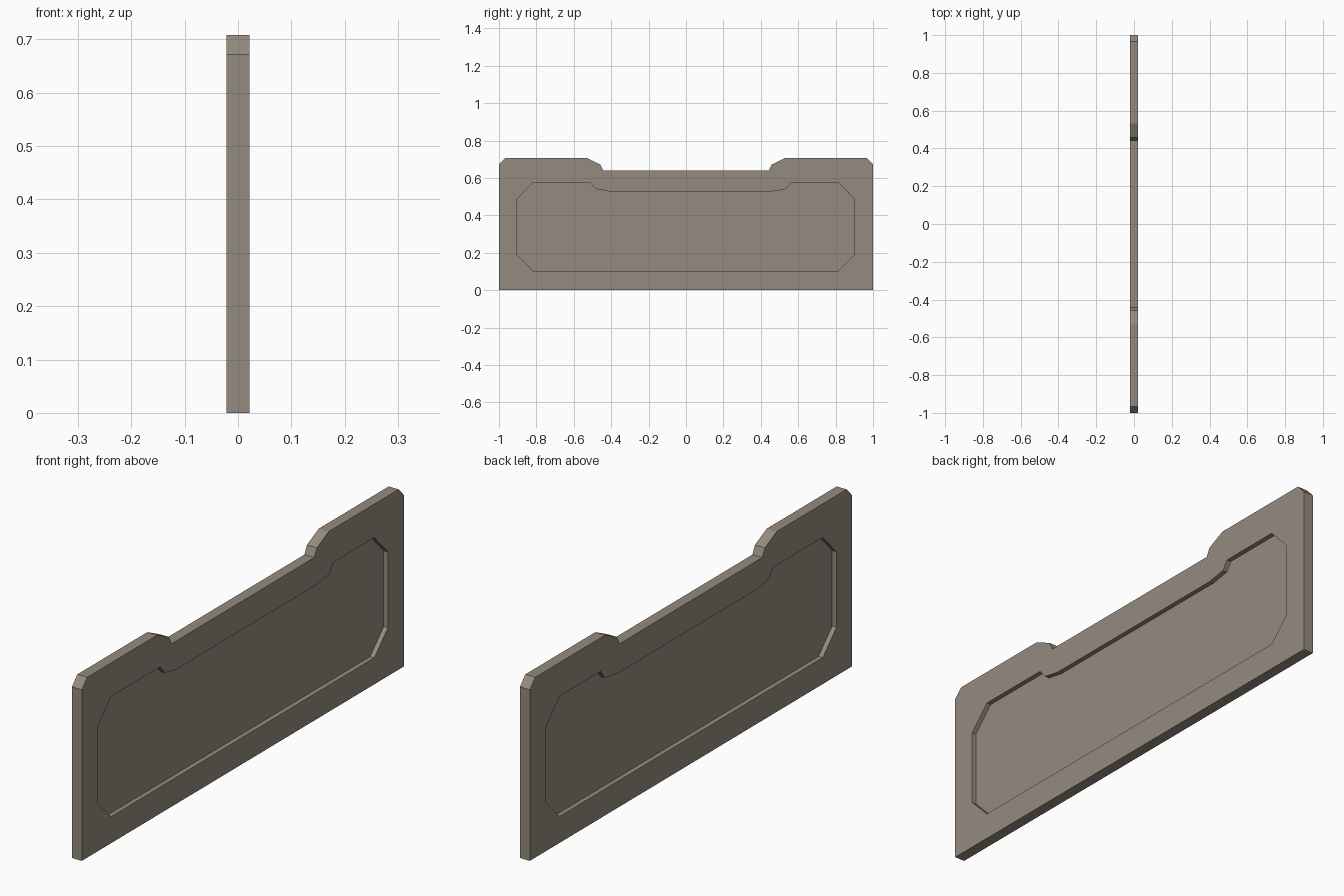
import bpy, bmesh

if "Cube" in bpy.data.objects:
    bpy.data.objects.remove(bpy.data.objects["Cube"])

HALF = 0.0215     # half thickness of the board
FLOOR = 0.003     # half thickness of the web between the two recesses

# Outline as (y, z): the right half, mirrored for the left half
right = [(1, 0), (1, .672), (.966, .708), (.532, .708), (.458, .672), (.443, .64)]
outer = right + [(-y, z) for y, z in reversed(right)]

# Recess outline, shared by both faces (its step is slightly off centre)
inner = [(-.818, .104), (.815, .104), (.9, .19), (.9, .487), (.815, .576),
         (.56, .576), (.535, .541), (.458, .528), (-.412, .528), (-.483, .541),
         (-.514, .576), (-.818, .576), (-.903, .487), (-.903, .19)]

bm = bmesh.new()


def ring(points, x):
    verts = [bm.verts.new((x, y, z)) for y, z in points]
    edges = [bm.edges.new((v, verts[i - 1])) for i, v in enumerate(verts)]
    return verts, edges


def walls(a, b):
    for i in range(len(a)):
        bm.faces.new((a[i - 1], a[i], b[i], b[i - 1]))


outlines = []
for side in (-1, 1):
    edge_v, edge_e = ring(outer, side * HALF)
    rim_v, rim_e = ring(inner, side * HALF)
    floor_v, _ = ring(inner, side * FLOOR)
    # Flat border, recess walls and recess floor
    bmesh.ops.triangle_fill(bm, edges=edge_e + rim_e, use_beauty=True,
                            normal=(side, 0, 0))
    walls(rim_v, floor_v)
    bm.faces.new(floor_v)
    outlines.append(edge_v)

# Outside edge of the board: the web floors are closed off inside the solid
walls(*outlines)

# Merge the coplanar border triangles and point all normals outward
bmesh.ops.recalc_face_normals(bm, faces=bm.faces)
bmesh.ops.dissolve_limit(bm, angle_limit=0.01, verts=bm.verts, edges=bm.edges)

mesh = bpy.data.meshes.new("recessed_panel")
bm.to_mesh(mesh)
bm.free()
panel = bpy.data.objects.new("recessed_panel", mesh)
bpy.context.collection.objects.link(panel)

# Weathered grey-brown finish
mat = bpy.data.materials.new("panel_taupe")
mat.diffuse_color = (0.30, 0.26, 0.21, 1)
mat.use_nodes = True
mat.node_tree.nodes["Principled BSDF"].inputs["Base Color"].default_value = mat.diffuse_color
mesh.materials.append(mat)
